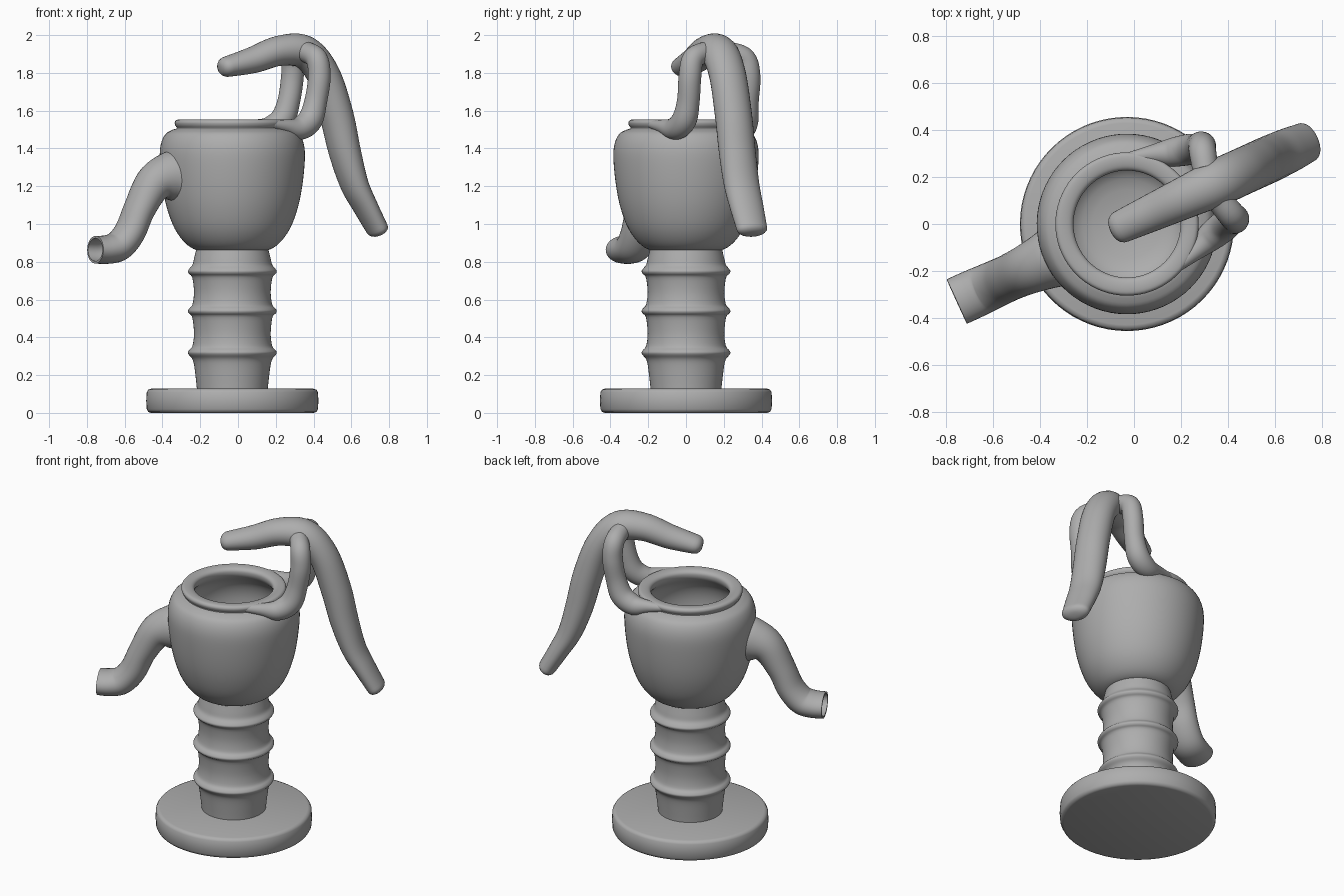
import bpy, bmesh, math
from mathutils import Vector

cube = bpy.data.objects.get("Cube")
if cube:
    bpy.data.objects.remove(cube, do_unlink=True)

grey = bpy.data.materials.new("cast grey")
grey.use_nodes = True
COLOUR = (0.42, 0.42, 0.42, 1)
grey.diffuse_color = COLOUR
grey.node_tree.nodes["Principled BSDF"].inputs["Base Color"].default_value = COLOUR

AXIS = (-0.03, 0, 0)            # pump axis
TURN = math.radians(24.5)       # spout and handle share one turned plane


def smooth(points, steps=6):
    """Catmull-Rom curve through tuples of any length."""
    pts = [Vector(p) for p in points]
    out = []
    for i in range(len(pts) - 1):
        p0, p1, p2 = pts[max(i - 1, 0)], pts[i], pts[i + 1]
        p3 = pts[min(i + 2, len(pts) - 1)]
        for k in range(steps):
            t = k / steps
            out.append(p1 + (p2 - p0) * (t / 2)
                       + (p0 * 2 - p1 * 5 + p2 * 4 - p3) * (t * t / 2)
                       + (p1 * 3 - p0 - p2 * 3 + p3) * (t ** 3 / 2))
    return out + [pts[-1]]


def finish(name, bm):
    bmesh.ops.remove_doubles(bm, verts=bm.verts, dist=0.0002)
    bmesh.ops.recalc_face_normals(bm, faces=bm.faces)
    mesh = bpy.data.meshes.new(name)
    bm.to_mesh(mesh)
    bm.free()
    mesh.shade_smooth()
    mesh.set_sharp_from_angle(angle=math.radians(45))
    mesh.materials.append(grey)
    obj = bpy.data.objects.new(name, mesh)
    obj.location = AXIS
    obj.rotation_euler.z = TURN
    bpy.context.collection.objects.link(obj)
    return obj


def lathe(name, profile, segments=72):
    bm = bmesh.new()
    verts = [bm.verts.new((p[0], 0, p[1])) for p in profile]
    edges = [bm.edges.new(pair) for pair in zip(verts, verts[1:])]
    bmesh.ops.spin(bm, geom=verts + edges, cent=(0, 0, 0), axis=(0, 0, 1),
                   angle=math.tau, steps=segments)
    return finish(name, bm)


def sweep(name, points, round_start=0, round_end=0, bore=0, segments=32):
    """Elliptic tube; each point is along, across, height, thickness, width."""
    path = smooth(points)
    centres = [Vector(p[:3]) for p in path]
    side = Vector((0, 1, 0))
    rings = []
    for i, p in enumerate(path):
        t = (centres[min(i + 1, len(path) - 1)] - centres[max(i - 1, 0)]).normalized()
        side = (side - t * t.dot(side)).normalized()
        rings.append((centres[i], t, side.copy(), p[3], p[4]))

    def cap(ring, depth):
        c, t, s, a, b = ring
        angles = [math.radians(d) for d in (20, 40, 60, 75, 87)]
        return [(c + t * depth * math.sin(g), t, s,
                 a * math.cos(g) ** 0.7, b * math.cos(g) ** 0.7) for g in angles]

    if bore:      # hollow mouth: run back along the path with a smaller section
        rings += [(c, t, s, a - bore, b - bore)
                  for c, t, s, a, b in reversed(rings[-16:])]
    head = cap(rings[0], -round_start)[::-1] if round_start else []
    tail = cap(rings[-1], round_end) if round_end else []
    bm = bmesh.new()
    loops = []
    for c, t, s, a, b in head + rings + tail:
        up = t.cross(s)
        loops.append([bm.verts.new(c + up * a * math.cos(g) + s * b * math.sin(g))
                      for g in (math.tau * k / segments for k in range(segments))])
    for lo, hi in zip(loops, loops[1:]):
        for k in range(segments):
            n = (k + 1) % segments
            bm.faces.new((lo[k], lo[n], hi[n], hi[k]))
    bm.faces.new(loops[0])
    bm.faces.new(loops[-1])
    return finish(name, bm)


# Base disc with rounded edges
lathe("base", [(0, 0), (0.43, 0), (0.445, 0.005), (0.453, 0.02), (0.456, 0.065),
               (0.453, 0.11), (0.445, 0.123), (0.43, 0.128), (0, 0.128)])

# Column with three raised rings
column = [(0.187, 0.12), (0.192, 0.17), (0.202, 0.25)]
for z in (0.32, 0.54, 0.75):
    column += [(0.212, z - 0.035), (0.23, z - 0.013), (0.235, z),
               (0.228, z + 0.013), (0.211, z + 0.035)]
    if z < 0.7:
        column.append((0.203, z + 0.1))
column += [(0.202, 0.82), (0.19, 0.87)]
lathe("column", smooth(column, 4))

# Hollow bowl with a rolled rim
bowl = [(0.12, 0.86), (0.19, 0.862), (0.25, 0.9), (0.305, 0.975), (0.345, 1.08),
        (0.37, 1.2), (0.384, 1.34), (0.379, 1.42), (0.355, 1.475), (0.318, 1.498),
        (0.294, 1.507), (0.302, 1.522), (0.305, 1.538), (0.294, 1.551),
        (0.265, 1.553), (0.238, 1.545), (0.228, 1.525), (0.24, 1.49),
        (0.3, 1.42), (0.325, 1.32), (0.31, 1.18), (0.27, 1.04), (0.19, 0.95), (0, 0.92)]
lathe("bowl", smooth(bowl, 4))

# Spout with an open mouth
sweep("spout", [(-0.29, 0, 1.25, 0.15, 0.15), (-0.37, 0, 1.25, 0.13, 0.125),
                (-0.46, 0, 1.21, 0.1, 0.108), (-0.54, 0, 1.08, 0.082, 0.1),
                (-0.595, 0, 0.96, 0.08, 0.1), (-0.66, 0, 0.885, 0.08, 0.102),
                (-0.73, 0, 0.865, 0.076, 0.104), (-0.797, 0, 0.864, 0.073, 0.104)],
      bore=0.012)

# Bent pump handle
sweep("handle", [(-0.025, 0, 1.834, 0.055, 0.07), (0.12, 0, 1.868, 0.07, 0.08),
                 (0.275, 0, 1.917, 0.08, 0.09), (0.42, 0, 1.91, 0.088, 0.1),
                 (0.53, 0, 1.79, 0.086, 0.1), (0.605, 0, 1.58, 0.088, 0.1),
                 (0.655, 0, 1.38, 0.082, 0.1), (0.71, 0, 1.21, 0.07, 0.098),
                 (0.775, 0, 1.09, 0.06, 0.094), (0.842, 0, 0.975, 0.053, 0.086)],
      round_start=0.05, round_end=0.035)

# Two bracket arms growing out of the rim up to the handle
for side, label in ((1, "back"), (-1, "front")):
    sweep(label + "_bracket_arm",
          [(along, side * across, z, thick, thick) for along, across, z, thick in (
              (0.1, 0.262, 1.53, 0.018), (0.2, 0.232, 1.517, 0.036),
              (0.295, 0.2, 1.505, 0.06), (0.37, 0.18, 1.55, 0.066),
              (0.407, 0.172, 1.65, 0.06), (0.428, 0.172, 1.78, 0.06),
              (0.422, 0.15, 1.875, 0.058), (0.4, 0.07, 1.91, 0.055))])
